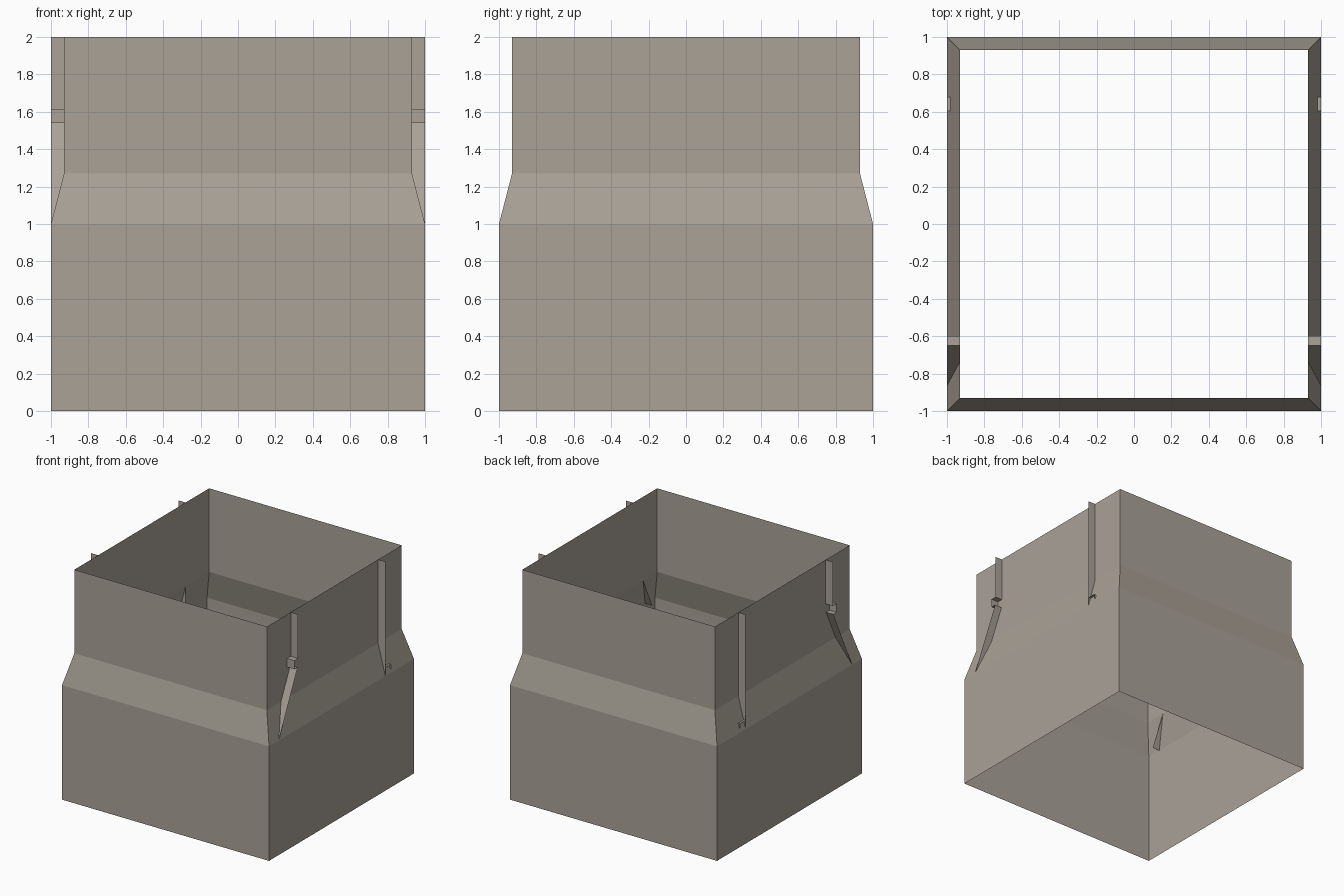
import bpy

if "Cube" in bpy.data.objects:
    bpy.data.objects.remove(bpy.data.objects["Cube"])

mat = bpy.data.materials.new("warm grey")
mat.diffuse_color = (0.40, 0.36, 0.31, 1)
mat.use_nodes = True
mat.node_tree.nodes["Principled BSDF"].inputs["Base Color"].default_value = mat.diffuse_color


def make(name, verts, faces):
    me = bpy.data.meshes.new(name)
    me.from_pydata(verts, [], faces)
    me.materials.append(mat)
    ob = bpy.data.objects.new(name, me)
    bpy.context.collection.objects.link(ob)
    return ob


# Open square sleeve: stacked square rings (half width, height)
rings = [(1, 0), (1, 1), (0.93, 1.27), (0.93, 2)]
verts = [(sx * w, sy * w, z) for w, z in rings
         for sx, sy in ((-1, -1), (1, -1), (1, 1), (-1, 1))]
faces = [(4 * r + i, 4 * r + (i + 1) % 4, 4 * r + 4 + (i + 1) % 4, 4 * r + 4 + i)
         for r in range(3) for i in range(4)]
make("sleeve_wall", verts, faces)


def strip(name, path, side):
    """Thin folded sheet: a (y, z) path spanning the wall offset in x."""
    vs = [(side * x, y, z) for y, z in path for x in (0.93, 1)]
    fs = [(2 * i, 2 * i + 2, 2 * i + 3, 2 * i + 1) for i in range(len(path) - 1)]
    if side < 0:
        fs = [f[::-1] for f in fs]
    make(name, vs, fs)


# Folded fins on both sides
bent = [(-0.6, 2), (-0.6, 1.615), (-0.65, 1.615), (-0.65, 1.54), (-0.605, 1.54), (-0.865, 1)]
straight = [(0.605, 2), (0.605, 1)]
hook = [(0.605, 1.075), (0.68, 1.075), (0.68, 1.035)]
for side, label in ((-1, "left"), (1, "right")):
    strip(label + "_bent_fin", bent, side)
    strip(label + "_straight_fin", straight, side)
    strip(label + "_fin_hook", hook, side)
